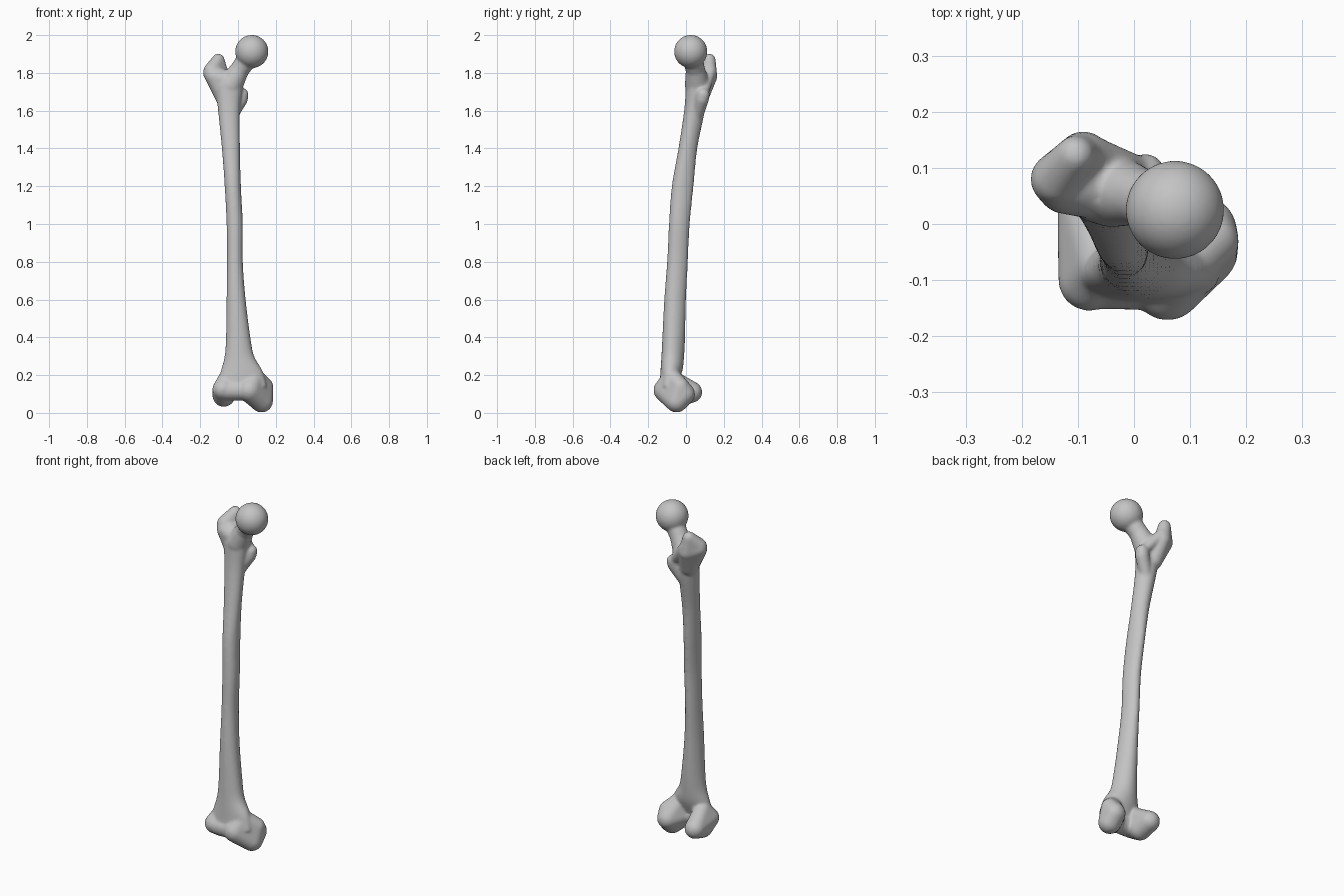
import bpy
import bmesh
from math import cos, sin, tau
from mathutils import Vector

cube = bpy.data.objects.get("Cube")
if cube:
    bpy.data.objects.remove(cube, do_unlink=True)

# Single bone material
bone = bpy.data.materials.new("bone_grey")
bone.use_nodes = True
colour = (0.55, 0.55, 0.55, 1)
bone.diffuse_color = colour
bone.node_tree.nodes["Principled BSDF"].inputs["Base Color"].default_value = colour

# Unit sphere directions shared by every rounded mass
template = bmesh.new()
bmesh.ops.create_icosphere(template, subdivisions=4, radius=1)
sphere_points = [v.co.copy() for v in template.verts]
template.free()

body = bmesh.new()


def add_mass(*balls):
    """Add the convex skin around balls given as (x, y, z, radius)."""
    part = bmesh.new()
    for x, y, z, radius in balls:
        for p in sphere_points:
            part.verts.new(Vector((x, y, z)) + p * radius)
    hull = bmesh.ops.convex_hull(part, input=part.verts)
    spare = {g for key in ("geom_interior", "geom_unused") for g in hull[key]
             if isinstance(g, bmesh.types.BMVert)}
    bmesh.ops.delete(part, geom=list(spare), context="VERTS")
    bmesh.ops.recalc_face_normals(part, faces=part.faces)
    mesh = bpy.data.meshes.new("mass")
    part.to_mesh(mesh)
    part.free()
    body.from_mesh(mesh)
    bpy.data.meshes.remove(mesh)


def blend(rows, t):
    """Smoothly interpolate the section table at row position t."""
    i = min(int(t), len(rows) - 2)
    f = t - i
    a, b, c, d = (rows[max(0, min(len(rows) - 1, i + k))] for k in (-1, 0, 1, 2))
    return [q + f * (r - p + f * (2 * p - 5 * q + 4 * r - s + f * (3 * (q - r) + s - p))) / 2
            for p, q, r, s in zip(a, b, c, d)]


def add_shaft(rows, sides=40, steps=6):
    """Loft egg-shaped sections, narrower toward the back ridge."""
    rings = []
    for k in range((len(rows) - 1) * steps + 1):
        z, x0, x1, y0, y1 = blend(rows, k / steps)
        ring = []
        for n in range(sides):
            c, s = cos(tau * n / sides), sin(tau * n / sides)
            ring.append(body.verts.new(((x0 + x1) / 2 + (x1 - x0) / 2 * c * (1 - 0.15 * s),
                                        (y0 + y1) / 2 + (y1 - y0) / 2 * s, z)))
        rings.append(ring)
    for low, high in zip(rings, rings[1:]):
        for n in range(sides):
            m = (n + 1) % sides
            body.faces.new((low[n], low[m], high[m], high[n]))
    body.faces.new(rings[0][::-1])
    body.faces.new(rings[-1])


# Bowed shaft: height, left and right edges, front and back edges
add_shaft([
    (0.14, -0.11, 0.15, -0.14, -0.05),
    (0.22, -0.09, 0.13, -0.135, -0.02),
    (0.3, -0.07, 0.085, -0.13, -0.01),
    (0.4, -0.063, 0.065, -0.125, -0.005),
    (0.6, -0.06, 0.04, -0.115, 0),
    (0.8, -0.058, 0.025, -0.1, 0.01),
    (1, -0.06, 0.025, -0.09, 0.02),
    (1.2, -0.07, 0.015, -0.075, 0.04),
    (1.4, -0.085, 0.01, -0.04, 0.06),
    (1.6, -0.105, 0.01, -0.01, 0.1),
    (1.74, -0.12, 0.025, 0, 0.12),
])

# Ball head and slanting neck
add_mass((0.073, 0.025, 1.913, 0.088))
add_mass((0.05, 0.035, 1.875, 0.053), (0.007, 0.05, 1.815, 0.051))
add_mass((0.007, 0.05, 1.815, 0.051), (-0.04, 0.06, 1.735, 0.066))

# Large outer knob with its upper tip
add_mass((-0.138, 0.08, 1.8, 0.047), (-0.125, 0.065, 1.78, 0.047), (-0.09, 0.122, 1.78, 0.043),
         (-0.07, 0.07, 1.67, 0.05), (-0.05, 0.06, 1.75, 0.055))
add_mass((-0.105, 0.123, 1.868, 0.034), (-0.09, 0.122, 1.78, 0.044), (-0.138, 0.08, 1.81, 0.045))

# Rear crest and small inner knob
add_mass((-0.085, 0.13, 1.81, 0.032), (0.015, 0.092, 1.69, 0.026))
add_mass((0.02, 0.09, 1.685, 0.036), (0.016, 0.085, 1.66, 0.036), (-0.03, 0.06, 1.58, 0.034))

# Inner knuckle
add_mass((0.125, -0.05, 0.062, 0.06), (0.125, -0.01, 0.1, 0.058), (0.06, -0.11, 0.12, 0.062),
         (0.14, -0.03, 0.14, 0.047), (0.09, -0.075, 0.185, 0.05))

# Outer knuckle
add_mass((-0.08, 0.03, 0.11, 0.056), (-0.075, -0.04, 0.092, 0.06),
         (-0.08, -0.1, 0.125, 0.055), (-0.06, -0.07, 0.18, 0.045))

# Front bridge between the knuckles
add_mass((-0.06, -0.098, 0.12, 0.054), (0.05, -0.1, 0.12, 0.054))

mesh = bpy.data.meshes.new("thigh_bone")
body.to_mesh(mesh)
body.free()
mesh.materials.append(bone)
thigh_bone = bpy.data.objects.new("thigh_bone", mesh)
bpy.context.collection.objects.link(thigh_bone)

# Fuse all masses into one skin and soften the joins
fuse = thigh_bone.modifiers.new("fuse", "REMESH")
fuse.mode = "VOXEL"
fuse.voxel_size = 0.007
fuse.use_smooth_shade = True
soften = thigh_bone.modifiers.new("soften", "SMOOTH")
soften.factor = 0.5
soften.iterations = 10
